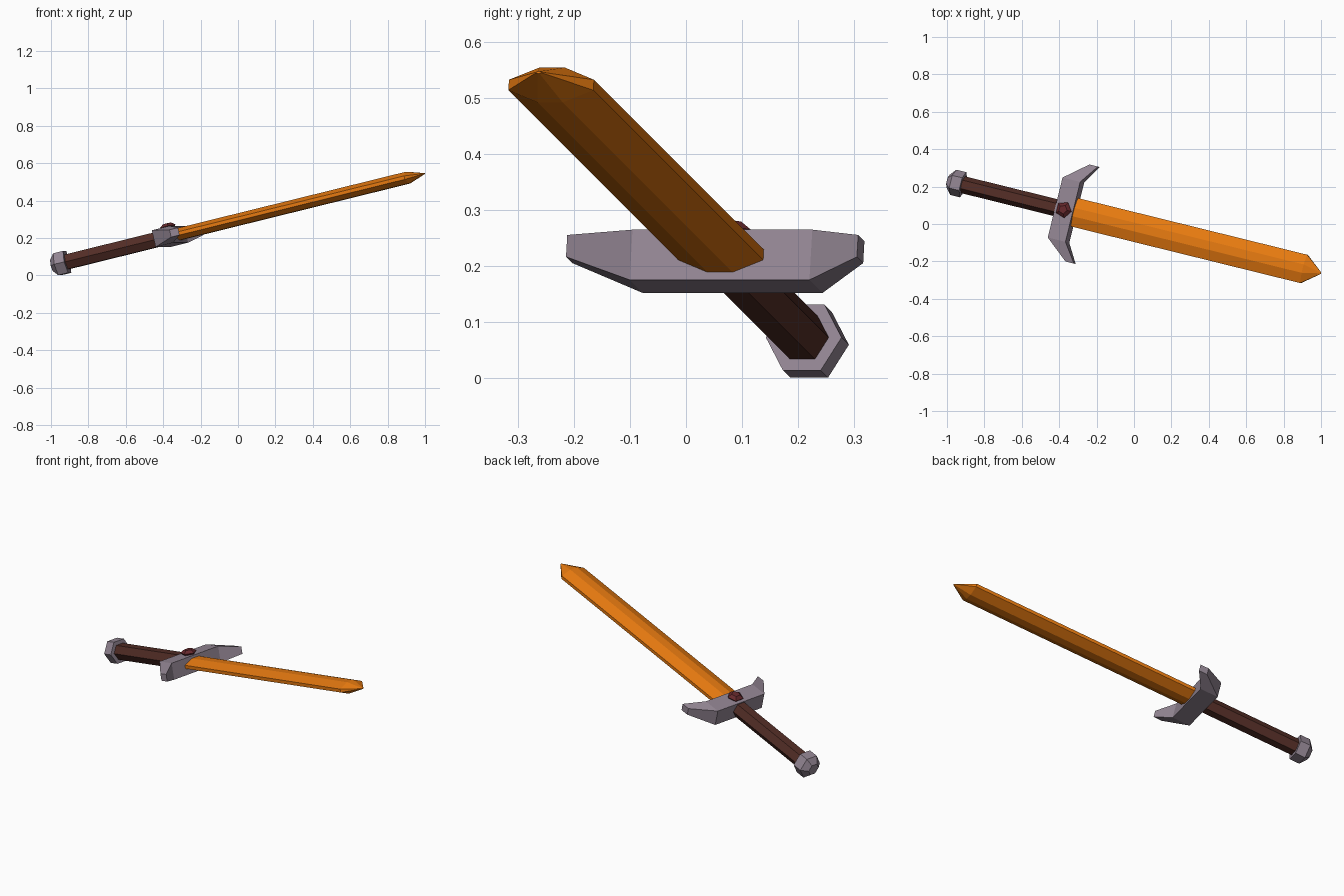
import bpy, bmesh, math
from mathutils import Matrix, Vector

cube = bpy.data.objects.get("Cube")
if cube:
    bpy.data.objects.remove(cube, do_unlink=True)

# Sword frame: u runs from grip to tip, v along the guard, w out of the flat of the blade
u = Vector((1, -0.247, 0.247)).normalized()
v = Vector((0.247, 1, 0)).normalized()
w = u.cross(v)
frame = Matrix.Translation((-0.364, 0.074, 0.2085)) @ Matrix((u, v, w)).transposed().to_4x4()


def material(name, colour):
    mat = bpy.data.materials.new(name)
    mat.use_nodes = True
    rgba = (*colour, 1)
    mat.diffuse_color = rgba
    bsdf = mat.node_tree.nodes["Principled BSDF"]
    bsdf.inputs["Base Color"].default_value = rgba
    bsdf.inputs["Roughness"].default_value = 0.7
    return mat


def loft(name, rings, mat):
    """Join equal-sized rings of points into a closed, flat-shaded solid."""
    bm = bmesh.new()
    loops = [[bm.verts.new(p) for p in ring] for ring in rings]
    n = len(loops[0])
    for a, b in zip(loops, loops[1:]):
        for i in range(n):
            j = (i + 1) % n
            bm.faces.new((a[i], a[j], b[j], b[i]))
    bm.faces.new(loops[0])
    bm.faces.new(loops[-1])
    bmesh.ops.recalc_face_normals(bm, faces=bm.faces)
    mesh = bpy.data.meshes.new(name)
    bm.to_mesh(mesh)
    bm.free()
    mesh.materials.append(mat)
    obj = bpy.data.objects.new(name, mesh)
    obj.matrix_world = frame
    bpy.context.scene.collection.objects.link(obj)
    return obj


def circle(radius, sides):
    return [(radius * math.cos(math.tau * i / sides), radius * math.sin(math.tau * i / sides))
            for i in range(sides)]


def along_axis(section, t, scale=1):
    return [(t, a * scale, b * scale) for a, b in section]


orange = material("blade orange", (0.78, 0.19, 0.005))
grey = material("mauve grey metal", (0.29, 0.235, 0.29))
brown = material("dark brown leather", (0.085, 0.026, 0.019))
red = material("dark red gem", (0.13, 0.021, 0.025))

# Blade: flattened eight-sided section narrowing to a point
quarter = [(0.078, 0.0095), (0.023, 0.032)]
half = quarter + [(-a, b) for a, b in reversed(quarter)]
section = half + [(-a, -b) for a, b in half]
loft("blade", [along_axis(section, 0.0), along_axis(section, 1.348),
               along_axis(section, 1.444, 0.06)], orange)

# Grip: plain six-sided bar
hexagon = circle(1, 6)
loft("grip", [along_axis(hexagon, t, 0.046) for t in (-0.6, 0.0)], brown)

# Pommel: six-sided collar with a tapered end
loft("pommel", [along_axis(hexagon, t, r) for t, r in
                ((-0.582, 0.0695), (-0.638, 0.0695), (-0.667, 0.035))], grey)


# Crossguard: box centre with tapered ends swept towards the blade
def guard_ring(side, back, front, height):
    return [(back, side, -height), (front, side, -height),
            (front, side, height), (back, side, height)]


end = (0.07, 0.118, 0.02)
middle = (-0.05, 0.05, 0.046)
loft("crossguard", [guard_ring(-0.267, *end), guard_ring(-0.165, *middle),
                    guard_ring(0.165, *middle), guard_ring(0.267, *end)], grey)

# Gem: five-sided cut stone on the guard's upper face
pentagon = circle(1, 5)
loft("gem", [[(a * r, b * r, h) for a, b in pentagon] for r, h in
             ((0.032, 0.04), (0.045, 0.055), (0.024, 0.071))], red)
